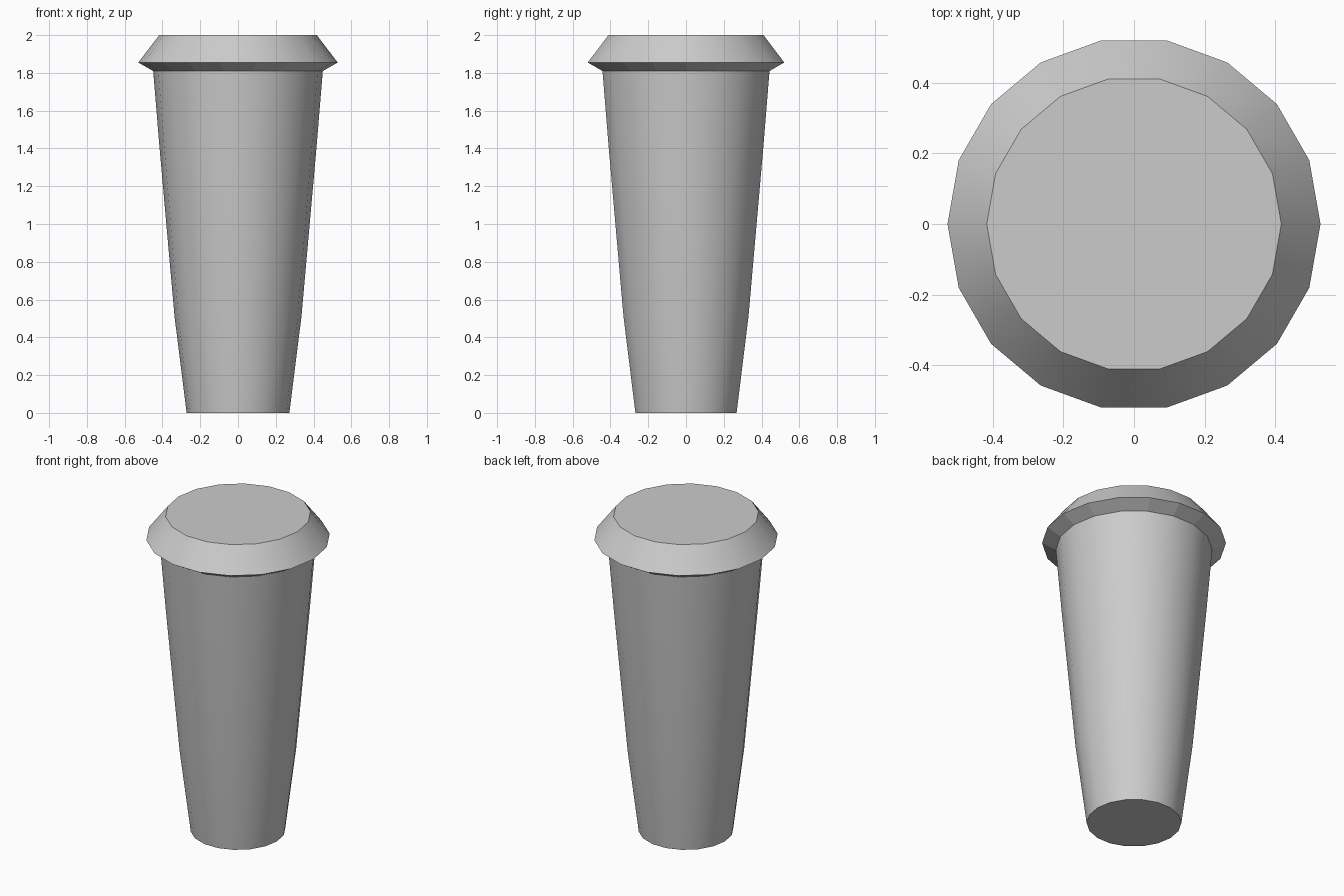
import bpy
import bmesh
from math import cos, sin, tau, radians

SIDES = 18

cube = bpy.data.objects.get("Cube")
if cube:
    bpy.data.objects.remove(cube, do_unlink=True)

grey = bpy.data.materials.new("light_grey")
grey.use_nodes = True
colour = (0.6, 0.6, 0.6, 1)
grey.diffuse_color = colour
grey.node_tree.nodes["Principled BSDF"].inputs["Base Color"].default_value = colour


def turned_part(name, profile, cap_ring, flat_bands=()):
    """Turn a (radius, height) profile around z and cap one of its rings."""
    bm = bmesh.new()
    rings = [[bm.verts.new((r * cos(tau * i / SIDES), r * sin(tau * i / SIDES), z))
              for i in range(SIDES)] for r, z in profile]
    for band, (low, high) in enumerate(zip(rings, rings[1:])):
        for i in range(SIDES):
            j = (i + 1) % SIDES
            face = bm.faces.new((low[i], low[j], high[j], high[i]))
            face.smooth = band not in flat_bands
    cap = rings[cap_ring]
    bm.faces.new(cap if cap_ring else cap[::-1])
    # Keep creases between bands, caps and flat facets sharp
    bm.normal_update()
    for edge in bm.edges:
        if len(edge.link_faces) == 2:
            flat = not all(f.smooth for f in edge.link_faces)
            edge.smooth = not flat and edge.calc_face_angle() < radians(30)
    mesh = bpy.data.meshes.new(name)
    bm.to_mesh(mesh)
    bm.free()
    mesh.materials.append(grey)
    obj = bpy.data.objects.new(name, mesh)
    bpy.context.collection.objects.link(obj)
    return obj


# Tapered cup with a closed base
turned_part("cup_body", [(0.272, 0), (0.336, 0.51), (0.416, 1.41), (0.449, 1.81)], 0)

# Lid with a faceted underside, sloping rim and flat top
turned_part("lid", [(0.449, 1.81), (0.528, 1.855), (0.417, 2)], -1, flat_bands=(0,))
